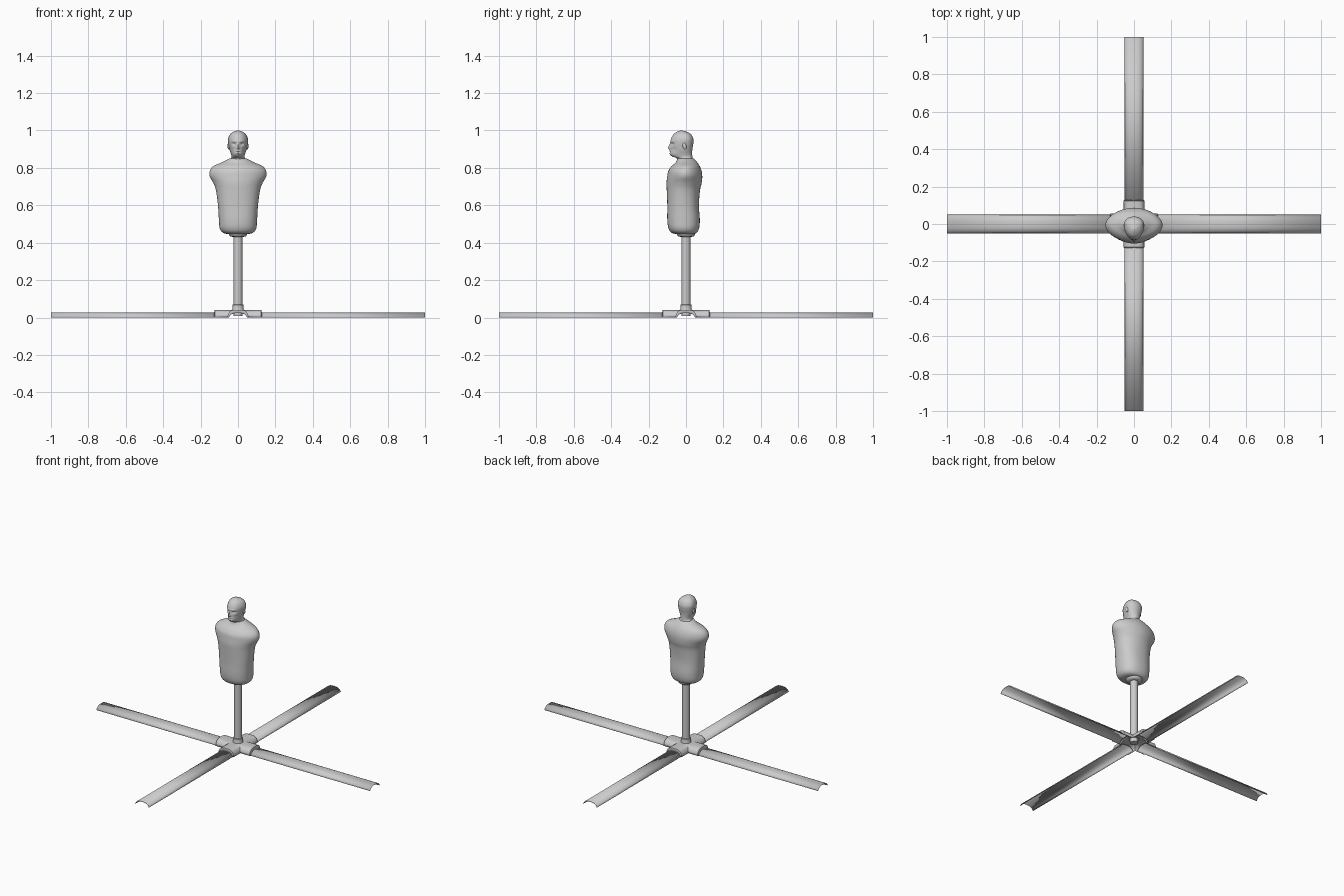
import bpy
import bmesh
from math import sin, cos, pi, exp, radians
from mathutils import Matrix, Vector

cube = bpy.data.objects.get("Cube")
if cube:
    bpy.data.objects.remove(cube)

grey = bpy.data.materials.new("matte_grey")
grey.use_nodes = True
colour = (0.6, 0.6, 0.6, 1)
grey.diffuse_color = colour
grey.node_tree.nodes["Principled BSDF"].inputs["Base Color"].default_value = colour


def finish(name, bm, angle=40, thickness=0):
    bmesh.ops.recalc_face_normals(bm, faces=bm.faces)
    mesh = bpy.data.meshes.new(name)
    bm.to_mesh(mesh)
    bm.free()
    mesh.materials.append(grey)
    obj = bpy.data.objects.new(name, mesh)
    bpy.context.collection.objects.link(obj)
    bpy.ops.object.select_all(action='DESELECT')
    obj.select_set(True)
    bpy.context.view_layer.objects.active = obj
    bpy.ops.object.shade_smooth_by_angle(angle=radians(angle))
    if thickness:
        shell = obj.modifiers.new("wall", 'SOLIDIFY')
        shell.thickness = thickness
        shell.offset = 0
    return obj


def bridge(bm, rows, closed):
    verts = [[bm.verts.new(p) for p in row] for row in rows]
    n = len(rows[0])
    for a, b in zip(verts, verts[1:]):
        for i in range(n if closed else n - 1):
            j = (i + 1) % n
            bm.faces.new((a[i], a[j], b[j], b[i]))
    return verts


def smooth_rows(table, steps):
    """Catmull-Rom interpolation between the sections of a body."""
    keys = [Vector(row) for row in table]
    keys = [keys[0]] + keys + [keys[-1]]
    for a, b, c, d in zip(keys, keys[1:], keys[2:], keys[3:]):
        for s in range(steps):
            t = s / steps
            yield (b * 2 + (c - a) * t + (a * 2 - b * 5 + c * 4 - d) * t * t
                   + (b * 3 - a - c * 3 + d) * t ** 3) / 2
    yield keys[-1]


def body(name, table, split, power, steps, sides, sculpt=None):
    """Loft of egg-shaped sections: height, half width, front, back."""
    rows = []
    for z, half, front, back in smooth_rows(table, steps):
        mid = front + split * (back - front)
        row = []
        for i in range(sides):
            a = 2 * pi * i / sides
            c, s = cos(a), sin(a)
            e = 2 / power(z)
            x = half * abs(c) ** e * (1 if c > 0 else -1)
            depth = back - mid if s > 0 else mid - front
            y = mid + depth * abs(s) ** e * (1 if s > 0 else -1)
            p = Vector((x, y, z))
            row.append(sculpt(p, s, c) if sculpt else p)
        rows.append(row)
    bm = bmesh.new()
    verts = bridge(bm, rows, True)
    bm.faces.new(verts[0])
    bm.faces.new(verts[-1])
    return finish(name, bm, 60)


# Armless torso
torso = [
    (.445, .04, -.04, .03), (.452, .078, -.075, .055), (.475, .097, -.093, .069),
    (.52, .102, -.1, .074), (.6, .107, -.1, .069), (.68, .118, -.103, .075),
    (.72, .132, -.104, .084), (.755, .151, -.1, .087), (.785, .15, -.094, .083),
    (.81, .13, -.076, .073), (.83, .085, -.054, .06), (.85, .046, -.046, .042),
]
body("torso", torso, .5, lambda z: 2.3 if z < .6 else 2.3 - 3 * (z - .6) * (z < .75) - .45 * (z >= .75),
     5, 48)

# Head and neck, with the face pushed in and out of the front
features = [  # x, z, push forward, x spread, z spread
    (0, .906, .013, .007, .009), (0, .92, .006, .005, .012),
    (.021, .927, -.009, .01, .007), (.018, .942, .004, .016, .005),
    (0, .889, .004, .014, .004), (0, .883, -.005, .015, .003),
    (0, .877, .004, .012, .004), (.032, .895, -.004, .009, .015),
]


def face(p, s, c):
    if s < 0 and p.z > .86:
        shift = 0
        for fx, fz, push, sx, sz in features:
            shift += push * exp(-((abs(p.x) - fx) / sx) ** 2 - ((p.z - fz) / sz) ** 2)
        p.y -= shift * min(1, -s * 1.5)
    return p


head = [
    (.79, .04, -.035, .06), (.835, .043, -.046, .045), (.852, .038, -.05, .035),
    (.861, .035, -.074, .034), (.875, .038, -.086, .033), (.9, .046, -.083, .034),
    (.93, .052, -.083, .039), (.955, .053, -.08, .039), (.98, .042, -.066, .026),
    (.994, .022, -.046, .002), (1, .003, -.03, -.024),
]
body("head", head, .65, lambda z: 2, 7, 80, face)

# Ears
for side, label in ((1, "left"), (-1, "right")):
    bm = bmesh.new()
    shape = Matrix.Translation((side * .049, -.008, .917)) @ Matrix.Rotation(.2, 4, 'X')
    bmesh.ops.create_uvsphere(bm, u_segments=16, v_segments=10, radius=1,
                              matrix=shape @ Matrix.Diagonal((.007, .01, .019, 1)))
    finish(label + "_ear", bm, 60)


# Post with its lower and upper collars
def turned(name, profile):
    bm = bmesh.new()
    rings = [[(r * cos(2 * pi * i / 32), r * sin(2 * pi * i / 32), z) for i in range(32)]
             for r, z in profile]
    verts = bridge(bm, rings, True)
    bm.faces.new(verts[0])
    bm.faces.new(verts[-1])
    return finish(name, bm)


turned("post", [(.024, .008), (.024, .45)])
turned("lower_collar", [(.034, .034), (.03, .045), (.029, .068), (.024, .07)])
turned("upper_collar", [(.026, .43), (.042, .434), (.048, .442), (.05, .46)])

# Channel-shaped legs and the mitred cross hub that holds them
leg_half = [(.05, 0), (.044, .01), (.036, .018), (.025, .023), (.012, .025)]
hub_half = [(.055, 0), (.053, .014), (.046, .028), (.034, .037), (.017, .04)]


def arch(half):
    return half + [(0, half[-1][1])] + [(-x, z) for x, z in reversed(half)]


leg, hub = arch(leg_half), arch(hub_half)
leg_rows = [[(x, y, z) for x, z in leg] for y in (-.07, -1)]
hub_rows = [[(x, -abs(x), z) for x, z in hub],
            [(x, -.123, z) for x, z in hub],
            [(x, -.127, z) for x, z in leg]]
hub_bm = bmesh.new()
for k, label in enumerate(("front", "left", "back", "right")):
    turn = Matrix.Rotation(k * pi / 2, 3, 'Z')
    bm = bmesh.new()
    bridge(bm, [[turn @ Vector(p) for p in row] for row in leg_rows], False)
    finish(label + "_leg", bm, 40, .003)
    bridge(hub_bm, [[turn @ Vector(p) for p in row] for row in hub_rows], False)
bmesh.ops.remove_doubles(hub_bm, verts=hub_bm.verts, dist=.0001)
finish("hub", hub_bm, 50, .003)
